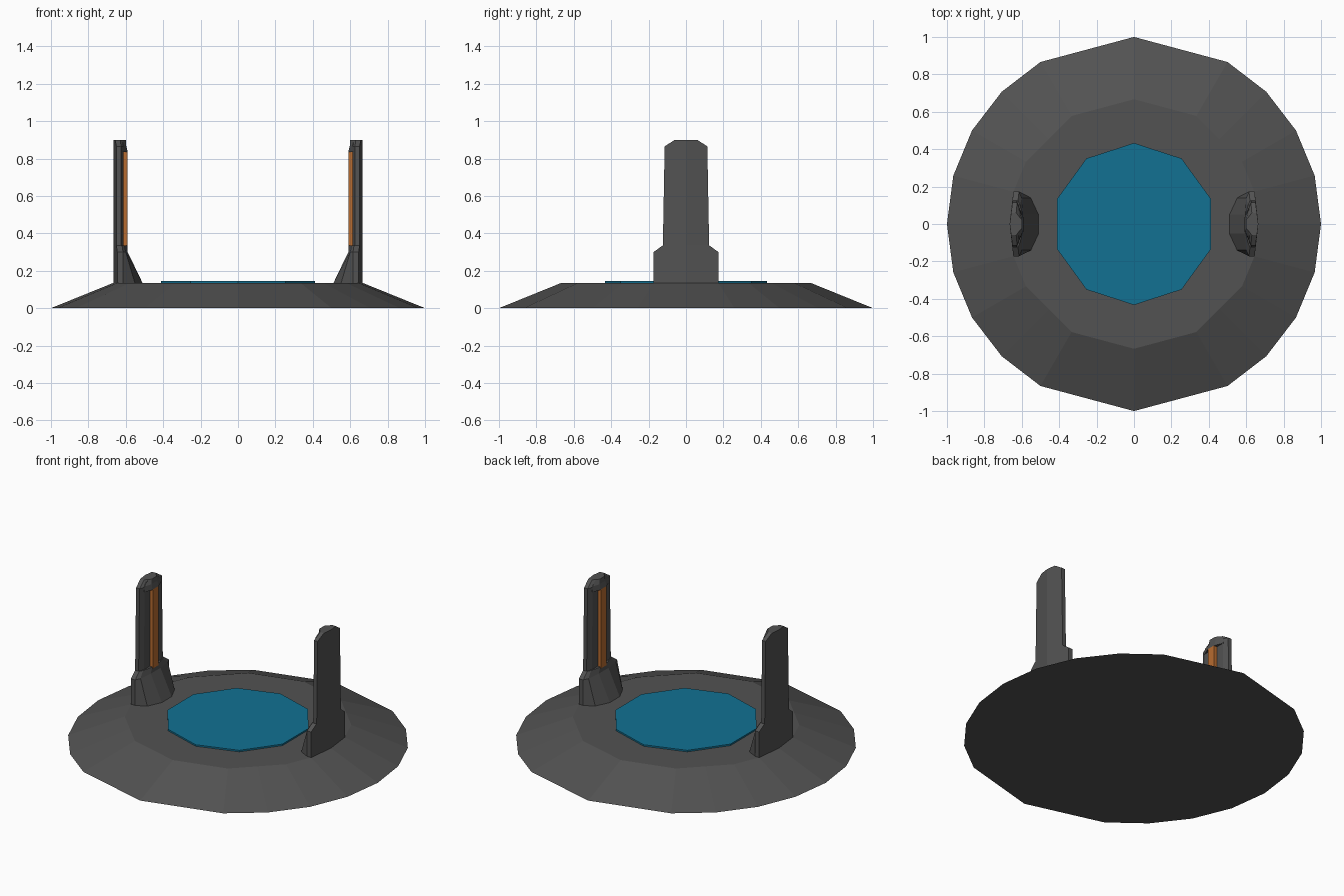
import bpy, bmesh, math

if "Cube" in bpy.data.objects:
    bpy.data.objects.remove(bpy.data.objects["Cube"])


def material(name, rgb):
    m = bpy.data.materials.new(name)
    m.diffuse_color = (*rgb, 1)
    m.use_nodes = True
    m.node_tree.nodes["Principled BSDF"].inputs["Base Color"].default_value = m.diffuse_color
    return m


GREY = material("dark grey metal", (0.085, 0.085, 0.085))
BLUE = material("teal blue glow", (0.006, 0.165, 0.29))
ORANGE = material("orange light", (0.48, 0.15, 0.03))


def loft(name, rings, mat):
    """Closed solid skinned through rings with equal point counts."""
    bm = bmesh.new()
    rows = [[bm.verts.new(p) for p in r] for r in rings]
    n = len(rows[0])
    for a, b in zip(rows, rows[1:]):
        for i in range(n):
            j = (i + 1) % n
            bm.faces.new((a[i], a[j], b[j], b[i]))
    bm.faces.new(rows[0][::-1])
    bm.faces.new(rows[-1])
    bmesh.ops.remove_doubles(bm, verts=bm.verts, dist=1e-5)
    bmesh.ops.recalc_face_normals(bm, faces=bm.faces)
    me = bpy.data.meshes.new(name)
    bm.to_mesh(me)
    bm.free()
    me.materials.append(mat)
    ob = bpy.data.objects.new(name, me)
    bpy.context.collection.objects.link(ob)
    return ob


def circle(r, z, angles):
    return [(r * math.cos(math.radians(a)), r * math.sin(math.radians(a)), z) for a in angles]


# Sloped round base, finer toward the left and right sides
quarter = [0, 15, 30, 45, 60, 90]
outer = sorted({a % 360 for q in quarter for a in (q, 180 - q, 180 + q, -q)})
top = [circle(0.667, 0.135, [a])[0] if a % 90 != 45 else
       tuple(0.667 * c for c in ((3 ** .5 + 1) / 4 * math.copysign(1, math.cos(math.radians(a))),
                                 (3 ** .5 + 1) / 4 * math.copysign(1, math.sin(math.radians(a))))) + (0.135,)
       for a in outer]
loft("base", [circle(1, 0, outer), top], GREY)

# Ten-sided glowing pad
ten = [90 + 36 * i for i in range(10)]
loft("glowing_pad", [circle(0.433, 0.13, ten), circle(0.433, 0.145, ten)], BLUE)


def section(z, half, s):
    """Cross-section mirrored in y; half runs from the outer middle to the inner edge."""
    pts = [(x, y) for x, y in half] + [(x, -y) for x, y in half[:0:-1]]
    return [(s * x, y, z) for x, y in pts]


for s, side in ((-1, "left"), (1, "right")):
    # Flared foot
    loft(side + "_pylon_foot", [
        section(0.13, [(.665, 0), (.645, .173), (.615, .173), (.55, .14), (.508, .05)], s),
        section(0.30, [(.665, 0), (.645, .173), (.615, .173), (.60, .14), (.59, .05)], s),
        section(0.335, [(.665, 0), (.65, .125), (.62, .125), (.61, .10), (.592, .03)], s)], GREY)
    # Tapering shaft with clipped top
    loft(side + "_pylon_shaft", [
        section(0.32, [(.665, 0), (.65, .124), (.625, .124), (.612, .09)], s),
        section(0.865, [(.665, 0), (.65, .114), (.625, .114), (.612, .08)], s),
        section(0.90, [(.665, 0), (.657, .06), (.63, .06), (.615, .04)], s)], GREY)
    # Cap above the light
    loft(side + "_pylon_cap", [
        section(0.835, [(.63, 0), (.63, .085), (.612, .085), (.59, .03)], s),
        section(0.87, [(.63, 0), (.63, .08), (.612, .08), (.598, .03)], s),
        section(0.90, [(.635, 0), (.635, .05), (.62, .045), (.60, .025)], s)], GREY)
    # Vertical light strip
    loft(side + "_light_strip", [
        section(z, [(.62, 0), (.62, .028), (.59, .028)], s) for z in (0.325, 0.837)], ORANGE)
